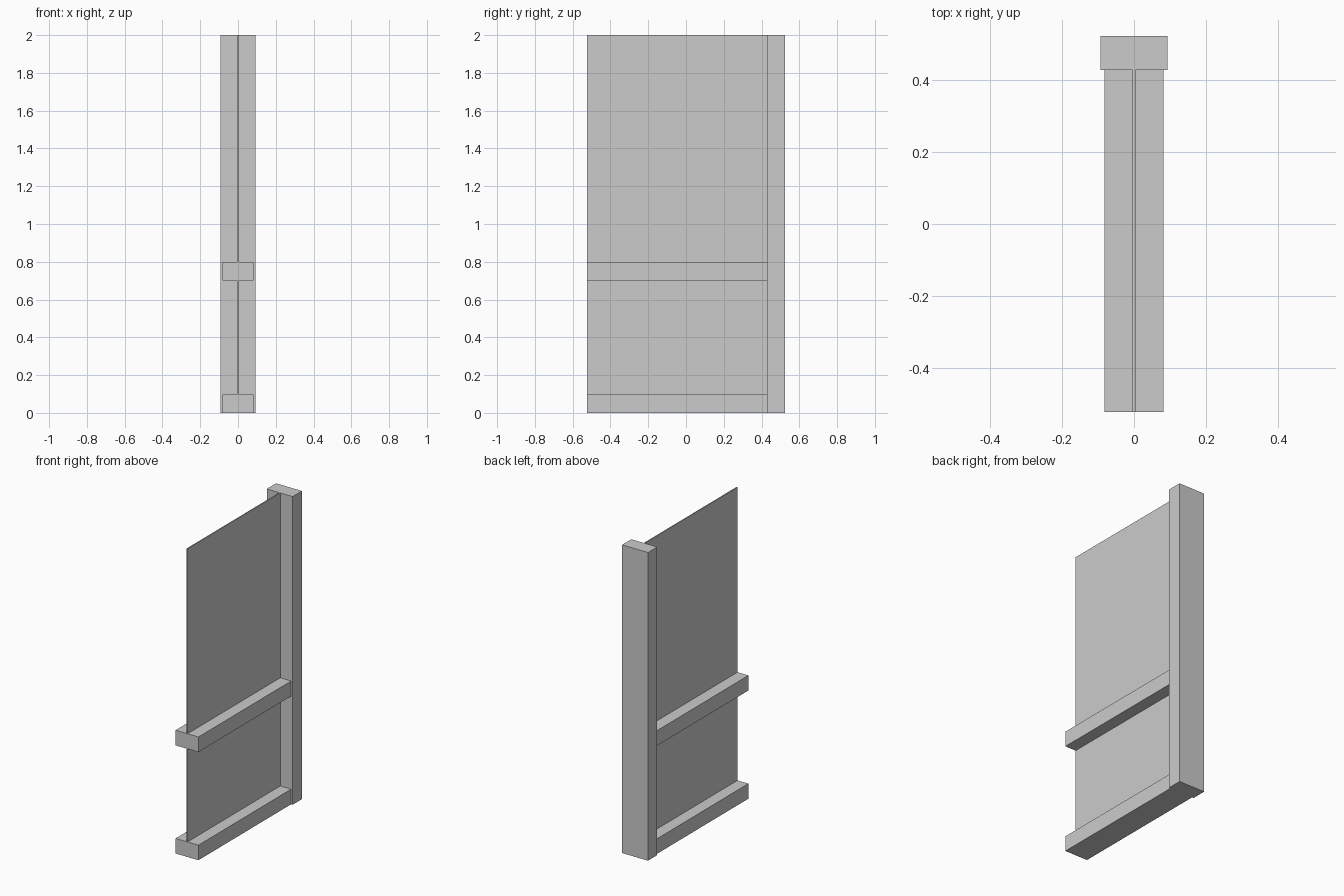
import bpy

if "Cube" in bpy.data.objects:
    bpy.data.objects.remove(bpy.data.objects["Cube"])


def box(name, x, y, z):
    """Box spanning the (min, max) ranges on each axis."""
    r = (x, y, z)
    bpy.ops.mesh.primitive_cube_add(size=1, location=[(a + b) / 2 for a, b in r])
    ob = bpy.context.object
    ob.name = name
    ob.scale = [b - a for a, b in r]
    bpy.ops.object.transform_apply(location=False, rotation=False, scale=True)
    return ob


FRONT, JOINT, BACK, TOP = -0.523, 0.428, 0.523, 2.0

# upright post at the back end
box("end_post", (-0.093, 0.093), (JOINT, BACK), (0, TOP))

# horizontal rails butting against the post
for name, z in (("bottom_rail", 0.0), ("middle_rail", 0.702)):
    box(name, (-0.082, 0.082), (FRONT, JOINT), (z, z + 0.098))

# thin panes standing on the rails
for name, z in (("lower_pane", (0.098, 0.702)), ("upper_pane", (0.8, TOP))):
    box(name, (-0.004, 0.004), (FRONT, JOINT), z)
